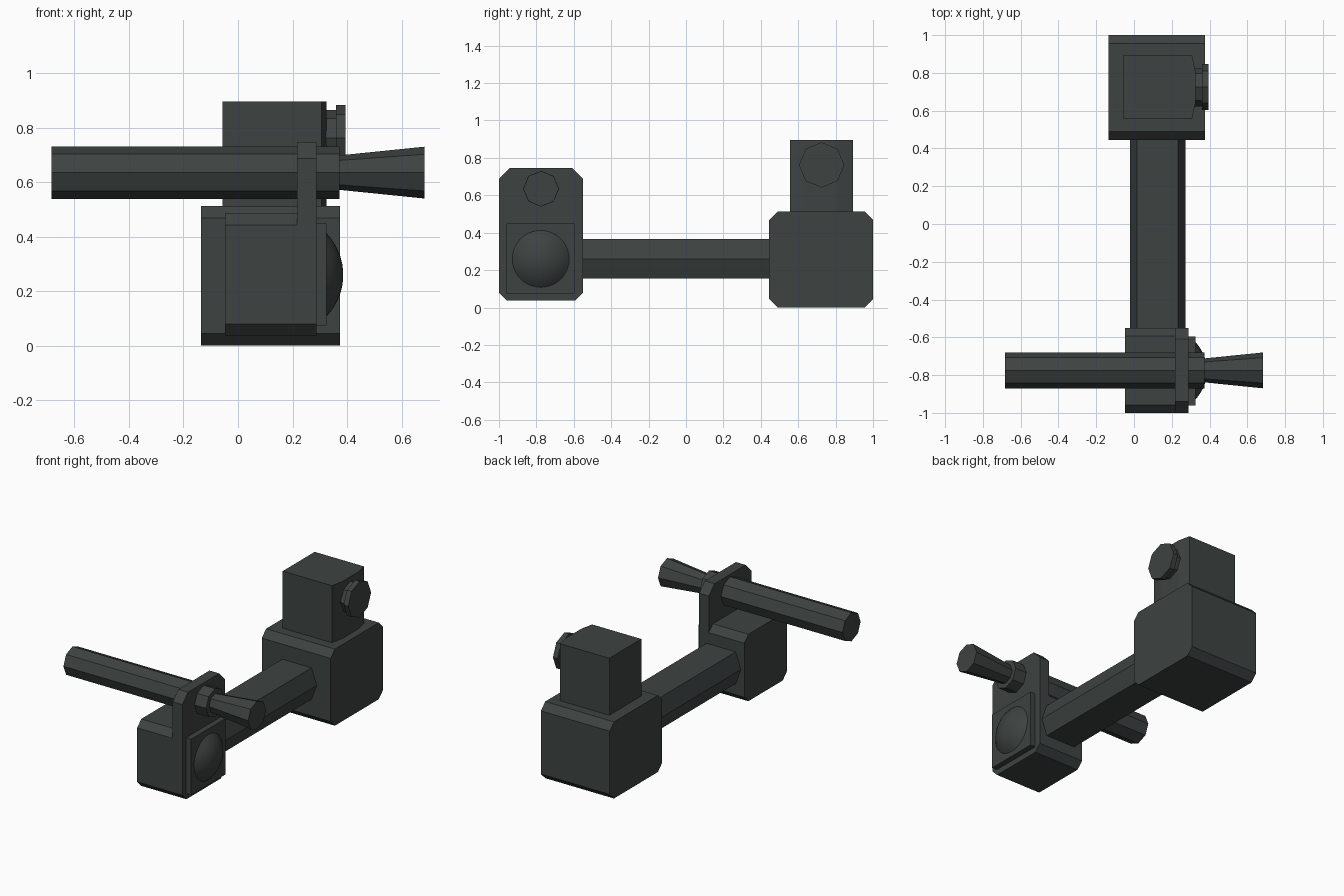
import bpy, bmesh, math

if "Cube" in bpy.data.objects:
    bpy.data.objects.remove(bpy.data.objects["Cube"])

metal = bpy.data.materials.new("dark grey green")
metal.diffuse_color = (0.047, 0.056, 0.054, 1)
metal.use_nodes = True
metal.node_tree.nodes["Principled BSDF"].inputs["Base Color"].default_value = metal.diffuse_color


def loft(name, axis, sections, smooth=False):
    """Skin a list of (position, 2D loop) sections along an axis and cap both ends."""
    bm = bmesh.new()
    loops = []
    for pos, pts in sections:
        ring = []
        for a, b in pts:
            co = {"x": (pos, a, b), "y": (a, pos, b), "z": (a, b, pos)}[axis]
            ring.append(bm.verts.new(co))
        loops.append(ring)
    n = len(loops[0])
    for r0, r1 in zip(loops, loops[1:]):
        for i in range(n):
            j = (i + 1) % n
            bm.faces.new((r0[i], r0[j], r1[j], r1[i])).smooth = smooth
    bm.faces.new(loops[0])
    bm.faces.new(loops[-1]).smooth = smooth
    bmesh.ops.recalc_face_normals(bm, faces=bm.faces[:])
    mesh = bpy.data.meshes.new(name)
    bm.to_mesh(mesh)
    bm.free()
    mesh.materials.append(metal)
    ob = bpy.data.objects.new(name, mesh)
    bpy.context.collection.objects.link(ob)
    return ob


def prism(name, axis, a, b, pts):
    return loft(name, axis, [(a, pts), (b, pts)])


def chamfered(a0, a1, b0, b1, low=0.0, high=0.0):
    """Rectangle with cut lower and upper corners."""
    pts = [(a0 + low, b0), (a1 - low, b0)]
    if low:
        pts.append((a1, b0 + low))
    pts.append((a1, b1 - high))
    if high:
        pts += [(a1 - high, b1), (a0 + high, b1)]
    pts.append((a0, b1 - high))
    if low:
        pts.append((a0, b0 + low))
    return pts


def circle(cy, cz, r, n=8):
    return [(cy + r * math.cos(2 * math.pi * i / n),
             cz + r * math.sin(2 * math.pi * i / n)) for i in range(n)]


# Rear body: large chamfered block, upper box and octagonal knob
prism("rear_block", "x", -0.135, 0.375, chamfered(0.445, 1.0, 0.0, 0.513, 0.045, 0.045))
prism("rear_upper_box", "z", 0.50, 0.895,
      [(-0.057, 0.555), (0.307, 0.555), (0.325, 0.64), (0.325, 0.81), (0.307, 0.893), (-0.057, 0.893)])
prism("knob_neck", "x", 0.31, 0.36, circle(0.725, 0.762, 0.102))
prism("knob_cap", "x", 0.36, 0.394, circle(0.725, 0.762, 0.121))

# Hexagonal connecting bar
prism("connecting_bar", "y", -0.56, 0.46,
      [(-0.022, 0.259), (0.016, 0.155), (0.233, 0.155),
       (0.272, 0.259), (0.233, 0.367), (0.016, 0.367)])

# Front body: chamfered block, upright plate, square cover and smooth dome
prism("front_block", "x", -0.047, 0.216, chamfered(-1.0, -0.55, 0.037, 0.485, 0.043, 0.043))
plate = chamfered(-1.0, -0.55, 0.037, 0.747, 0.043, 0.06)
prism("upright_plate", "x", 0.216, 0.288, plate)
prism("square_cover", "x", 0.28, 0.325, chamfered(-0.96, -0.595, 0.075, 0.45))
R, H = 0.152, 0.061
S = (R * R + H * H) / (2 * H)
top = math.asin(R / S)
dome = [(0.325 + H - S + S * math.cos(top * t), circle(-0.777, 0.26, S * math.sin(top * t), 40))
        for t in (1, 0.85, 0.7, 0.55, 0.4, 0.25, 0.1, 0.02)]
loft("dome", "x", dome, smooth=True)

# Octagonal handle passing through the plate, with a collar and flared end
CY, CZ = -0.775, 0.635
prism("handle_rod", "x", -0.684, 0.22, circle(CY, CZ, 0.096))
prism("collar", "x", 0.28, 0.373, circle(CY, CZ, 0.096))
loft("flared_end", "x", [(0.36, circle(CY, CZ, 0.062)), (0.684, circle(CY, CZ, 0.095))])
